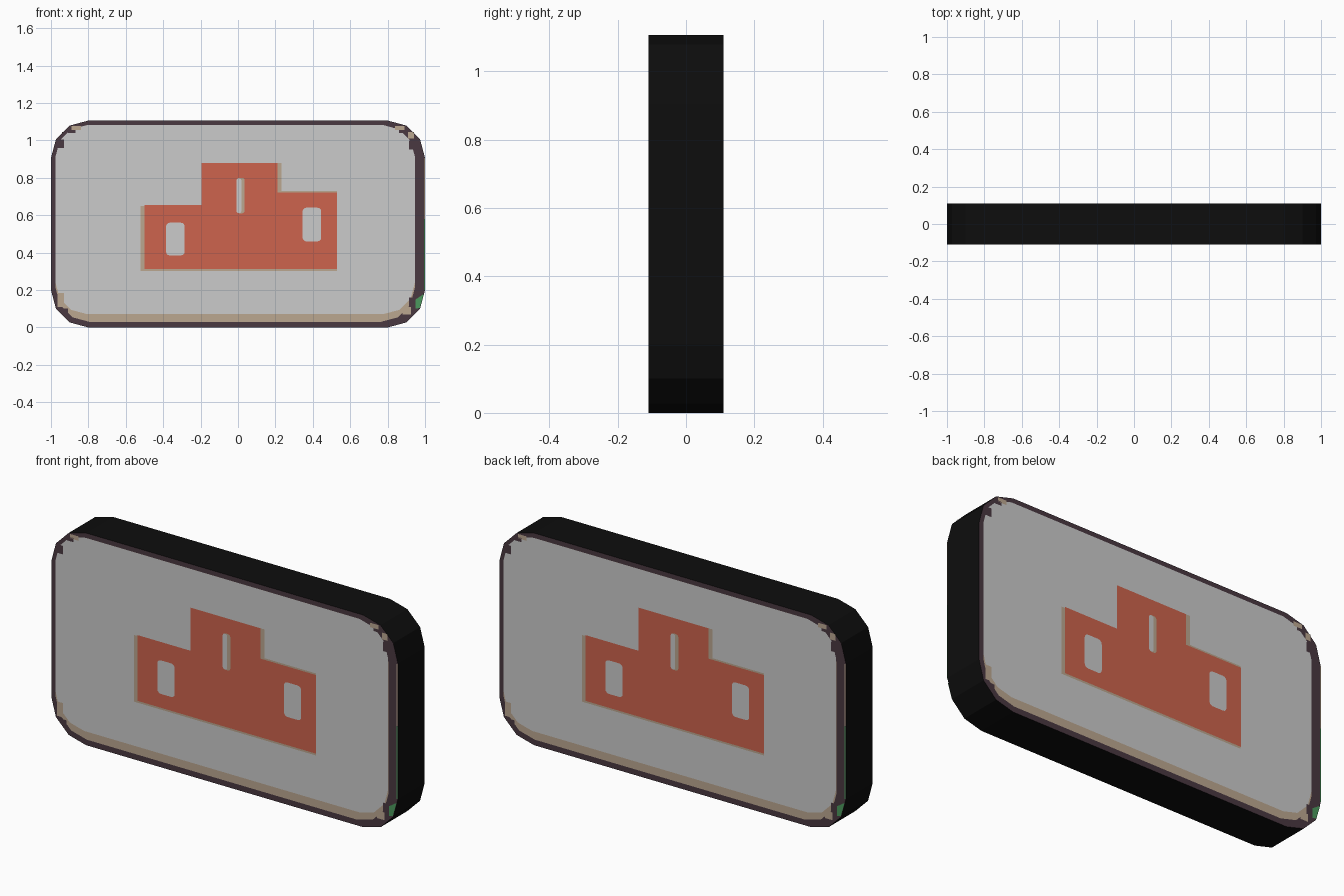
import bpy, bmesh, math

if "Cube" in bpy.data.objects:
    bpy.data.objects.remove(bpy.data.objects["Cube"])

W, H, D = 1.0, 1.106, 0.1105   # half width, height, half depth


def mat(name, rgb):
    m = bpy.data.materials.new(name)
    m.diffuse_color = (*rgb, 1)
    m.use_nodes = True
    m.node_tree.nodes["Principled BSDF"].inputs["Base Color"].default_value = m.diffuse_color
    return m


black = mat("black edge", (0.004, 0.004, 0.004))
purple = mat("dark plum", (0.068, 0.040, 0.053))
tan = mat("tan", (0.50, 0.39, 0.28))
grey = mat("light grey", (0.60, 0.60, 0.60))
orange = mat("orange red", (0.61, 0.126, 0.074))
green = mat("green", (0.07, 0.32, 0.11))


def rounded(x0, x1, z0, z1, r, seg=3):
    """Rounded rectangle outline, counter-clockwise seen from the front."""
    pts = []
    for i, (cx, cz) in enumerate([(x1 - r, z1 - r), (x0 + r, z1 - r),
                                  (x0 + r, z0 + r), (x1 - r, z0 + r)]):
        for k in range(seg + 1):
            a = math.pi / 2 * (i + k / seg)
            pts.append((cx + r * math.cos(a), cz + r * math.sin(a)))
    return pts


def rect(x0, x1, z0, z1):
    return [(x0, z0), (x1, z0), (x1, z1), (x0, z1)]


def finish(name, bm, mats):
    me = bpy.data.meshes.new(name)
    bm.to_mesh(me)
    bm.free()
    for m in mats:
        me.materials.append(m)
    ob = bpy.data.objects.new(name, me)
    bpy.context.collection.objects.link(ob)
    return ob


def plate(name, outlines, layer, m):
    """Flat artwork on the front, repeated on the back turned half round."""
    bm = bmesh.new()
    y = D + 0.0007 * layer
    for pts in outlines:
        for s in (1, -1):
            bm.faces.new([bm.verts.new((s * x, -s * y, z)) for x, z in pts])
    return finish(name, bm, [m])


# Slab: black rim, plum front and back
bm = bmesh.new()
cap = bm.faces.new([bm.verts.new((x, -D, z)) for x, z in rounded(-W, W, 0, H, 0.2)])
ext = bmesh.ops.extrude_face_region(bm, geom=[cap], use_keep_orig=True)
bmesh.ops.translate(bm, vec=(0, 2 * D, 0),
                    verts=[v for v in ext["geom"] if isinstance(v, bmesh.types.BMVert)])
bmesh.ops.recalc_face_normals(bm, faces=bm.faces)
for f in bm.faces:
    f.material_index = 1 if abs(f.normal.y) > 0.9 else 0
finish("sign_slab", bm, [black, purple])

# Panel with a tan lower edge
plate("panel_lower_edge", [rounded(-0.975, 0.945, 0.03, 1.081, 0.18)], 1, tan)
plate("panel", [rounded(-0.975, 0.945, 0.072, 1.081, 0.165)], 2, grey)

# Worn corner patches and thin strips on the right edge
plate("corner_wear_tan", [
    rect(-0.89, -0.84, 1.055, 1.078), rect(0.84, 0.89, 1.055, 1.078),
    rect(0.91, 0.94, 1.01, 1.045), rect(-0.965, -0.93, 0.11, 0.185),
    rect(0.88, 0.925, 0.07, 0.11), rect(0.994, 1.0, 0.58, 0.905)], 3, tan)
plate("corner_wear_plum", [
    rect(-0.968, -0.93, 0.96, 1.005), rect(-0.91, -0.87, 1.04, 1.062),
    rect(0.86, 0.91, 1.04, 1.06), rect(0.915, 0.95, 0.95, 1.0),
    rect(-0.94, -0.91, 0.07, 0.10), rect(0.915, 0.95, 0.11, 0.16)], 3, purple)
plate("edge_wear_green", [rect(0.994, 1.0, 0.2, 0.58),
                          [(0.95, 0.10), (0.972, 0.105), (0.995, 0.18),
                           (0.95, 0.15)]], 4, green)


def podium(left, right, low, mid_l, mid_r, z_left, z_right, z_mid):
    return [(left, low), (right, low), (right, z_right), (mid_r, z_right),
            (mid_r, z_mid), (mid_l, z_mid), (mid_l, z_left), (left, z_left)]


# Three-step podium with tan outline and plain pale markers
plate("podium_outline", [podium(-0.52, 0.53, 0.302, -0.195, 0.232, 0.65, 0.73, 0.88)], 3, tan)
plate("podium", [podium(-0.50, 0.53, 0.312, -0.195, 0.21, 0.655, 0.722, 0.88)], 4, orange)
plate("centre_marker_edge", [rounded(-0.008, 0.036, 0.61, 0.80, 0.015)], 5, tan)
plate("step_markers", [rounded(-0.008, 0.018, 0.612, 0.797, 0.01),
                       rounded(-0.385, -0.285, 0.385, 0.56, 0.02),
                       rounded(0.345, 0.445, 0.46, 0.64, 0.02)], 6, grey)
